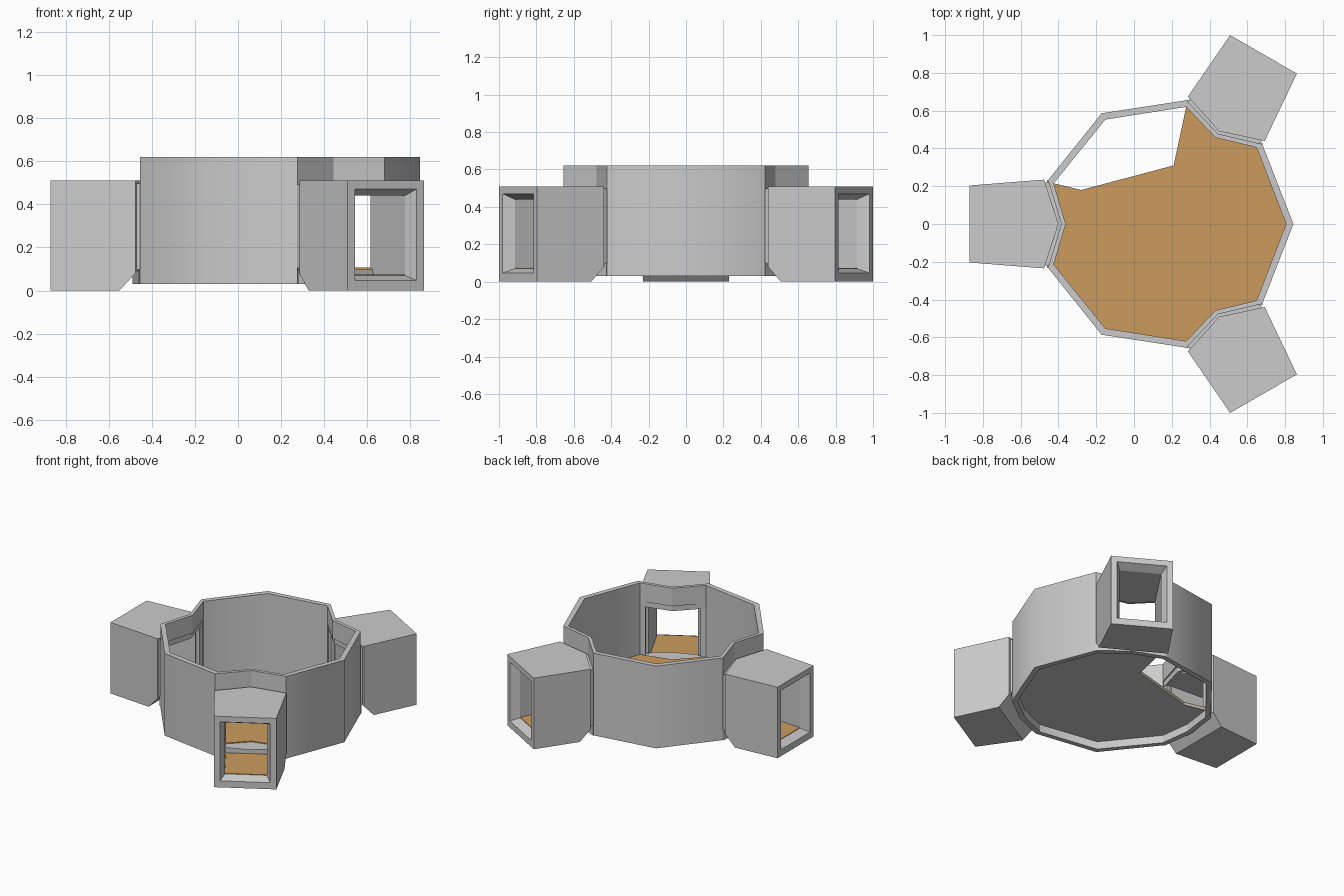
import bpy, bmesh, math
from mathutils import Vector, Matrix

if "Cube" in bpy.data.objects:
    bpy.data.objects.remove(bpy.data.objects["Cube"])

CX = 0.167                       # hub centre of the three-way layout
TUNNELS = (60, 180, 300)


def material(name, rgb):
    m = bpy.data.materials.new(name)
    m.diffuse_color = (*rgb, 1)
    m.use_nodes = True
    m.node_tree.nodes["Principled BSDF"].inputs["Base Color"].default_value = m.diffuse_color
    return m


GREY = material("light_grey", (0.6, 0.6, 0.6))
ORANGE = material("floor_orange", (0.6, 0.33, 0.11))


def pt(t, d, w=0.0):
    """Point at distance d along direction t, shifted sideways by w."""
    t = math.radians(t)
    return (d * math.cos(t) - w * math.sin(t), d * math.sin(t) + w * math.cos(t))


def to_mesh(bm, name, mat):
    bmesh.ops.recalc_face_normals(bm, faces=bm.faces)
    me = bpy.data.meshes.new(name)
    bm.to_mesh(me)
    bm.free()
    me.materials.append(mat)
    return me


def place(me, name, deg=0):
    ob = bpy.data.objects.new(name, me)
    ob.location = (CX, 0, 0)
    ob.rotation_euler.z = math.radians(deg)
    bpy.context.collection.objects.link(ob)
    return ob


def loft(loops):
    """Closed solid through equal-length loops of 3D points."""
    bm = bmesh.new()
    rows = [[bm.verts.new(p) for p in lp] for lp in loops]
    n = len(rows[0])
    for a, b in zip(rows, rows[1:]):
        for i in range(n):
            j = (i + 1) % n
            bm.faces.new((a[i], a[j], b[j], b[i]))
    bm.faces.new(rows[0][::-1])
    bm.faces.new(rows[-1])
    bmesh.ops.recalc_face_normals(bm, faces=bm.faces)
    return bm


def prism(poly, z0, z1):
    return loft([[(x, y, z) for x, y in poly] for z in (z0, z1)])


def three(me, name, angles):
    for i, a in enumerate(angles):
        place(me, f"{name}_{i + 1}", a)


# Curved wall sections between the tunnels
wall = to_mesh(prism([pt(-60, .622, .232), (.677, 0), pt(60, .622, -.232),
                      pt(60, .592, -.215), (.638, 0), pt(-60, .592, .215)],
                     .03, .62), "wall", GREY)
for p in wall.polygons:
    p.use_smooth = True
wall.set_sharp_from_angle(angle=math.radians(45))
three(wall, "wall_section", (0, 120, 240))

# V-shaped lintels above the doorways
lintel = to_mesh(prism([(.622, -.232), (.552, 0), (.622, .232),
                        (.592, .215), (.528, 0), (.592, -.215)], .49, .62), "lintel", GREY)
three(lintel, "door_lintel", TUNNELS)

# Bulging skirts under the doorways
skirt = to_mesh(prism([(.626, -.234), (.657, 0), (.626, .234),
                       (.592, .215), (.62, 0), (.592, -.215)], .03, .10), "skirt", GREY)
three(skirt, "door_skirt", TUNNELS)

# Floor: dark underside plate and orange top, both with the missing piece
GAP = [(.21 - CX, .31), (-.28 - CX, .18)]


def floor_outline(mid):
    pts = []
    for t in TUNNELS:
        pts += [pt(t, .594, -.216), pt(t, mid), pt(t, .594, .216)]
        pts += GAP if t == 60 else [pt(t + 60, .642)]
    return pts


place(to_mesh(prism(floor_outline(.64), .085, .10), "base_plate", GREY), "base_plate")
place(to_mesh(prism(floor_outline(.535), .0995, .106), "floor", ORANGE), "chamber_floor")

# Tunnel shell: plan prism, bottom chamfer, then hollowed with a flared mouth
bm = prism([(1.037, -.204), (1.037, .204), (.643, .235), (.567, 0), (.643, -.235)], 0, .51)
cut = bmesh.ops.bisect_plane(bm, geom=bm.verts[:] + bm.edges[:] + bm.faces[:],
                             plane_co=(.717, 0, 0), plane_no=Vector((-.07, 0, -.065)).normalized(),
                             clear_outer=True)
bmesh.ops.holes_fill(bm, edges=[e for e in bm.edges if e.is_boundary], sides=0)
shell = place(to_mesh(bm, "tunnel_solid", GREY), "tunnel_solid")


def station(d, hw, z0, z1):
    return [(d, -hw, z0), (d, hw, z0), (d, hw, z1), (d, -hw, z1)]


cutter = place(to_mesh(loft([station(.4, .175, .07, .44), station(.977, .137, .07, .44),
                             station(1.037, .164, .047, .47), station(1.06, .164, .047, .47)]),
                       "tunnel_cutter", GREY), "tunnel_cutter")
cutter.hide_render = True
mod = shell.modifiers.new("hollow", 'BOOLEAN')
mod.operation = 'DIFFERENCE'
mod.solver = 'EXACT'
mod.object = cutter
bpy.context.view_layer.update()
dg = bpy.context.evaluated_depsgraph_get()
tunnel = bpy.data.meshes.new_from_object(shell.evaluated_get(dg))
bpy.data.objects.remove(shell)
bpy.data.objects.remove(cutter)
three(tunnel, "tunnel", TUNNELS)

# Orange tunnel floors
tfloor = to_mesh(prism([(.66, -.156), (.976, -.136), (.976, .136), (.66, .156)],
                       .066, .074), "tunnel_floor", ORANGE)
three(tfloor, "tunnel_floor", TUNNELS)

# Recessed collar joining each tunnel to the wall
top = to_mesh(prism([(.65, -.222), (.575, 0), (.65, .222),
                     (.60, .216), (.54, 0), (.60, -.216)], .45, .497), "collar_top", GREY)
three(top, "collar_top", TUNNELS)
for s, side in ((1, "left"), (-1, "right")):
    jamb = to_mesh(prism([(.60, s * .18), (.65, s * .18), (.65, s * .222), (.60, s * .216)],
                         .095, .497), "collar_jamb", GREY)
    three(jamb, "collar_jamb_" + side, TUNNELS)
